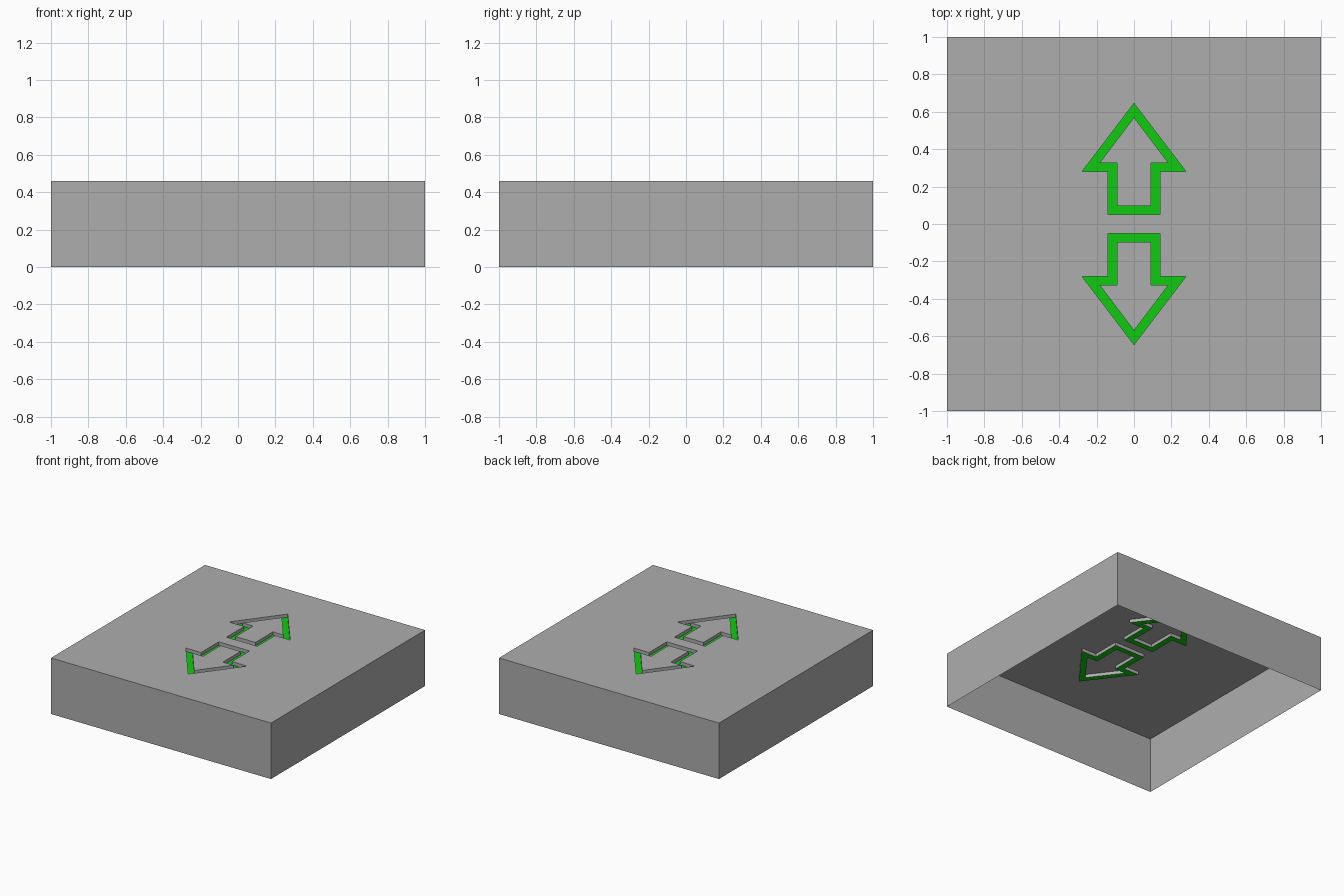
import bpy, bmesh

cube = bpy.data.objects.get("Cube")
if cube:
    bpy.data.objects.remove(cube, do_unlink=True)

HEIGHT, DEPTH = 0.46, 0.027


def material(name, colour):
    mat = bpy.data.materials.new(name)
    mat.use_nodes = True
    mat.diffuse_color = colour
    mat.node_tree.nodes["Principled BSDF"].inputs["Base Color"].default_value = colour
    return mat


def mirrored(half):
    """Close a half outline (tip first) by mirroring it across x."""
    return half + [(-x, y) for x, y in reversed(half[1:])]


# Arrow outlines, from the tip down the +x side
OUTER = mirrored([(0, 0.645), (0.278, 0.28), (0.14, 0.28), (0.14, 0.05)])
INNER = mirrored([(0, 0.57), (0.185, 0.325), (0.09, 0.325), (0.09, 0.097)])
SQUARE = [(-1, -1), (1, -1), (1, 1), (-1, 1)]

bm = bmesh.new()


def ring(points, z, turn=1):
    return [bm.verts.new((x * turn, y * turn, z)) for x, y in points]


def bridge(a, b, mat=0):
    for i in range(len(a)):
        j = (i + 1) % len(a)
        bm.faces.new((a[i], a[j], b[j], b[i])).material_index = mat


def loop_edges(verts):
    return [bm.edges.get((v, verts[i - 1])) for i, v in enumerate(verts)]


# Side walls, open underneath
rim = ring(SQUARE, HEIGHT)
bridge(ring(SQUARE, 0), rim)
top_edges = loop_edges(rim)

# Two sunken arrow outlines with coloured floors and raised centres
for turn in (1, -1):
    edge = ring(OUTER, HEIGHT, turn)
    floor_out = ring(OUTER, HEIGHT - DEPTH, turn)
    floor_in = ring(INNER, HEIGHT - DEPTH, turn)
    island = ring(INNER, HEIGHT, turn)
    bridge(edge, floor_out)
    bridge(floor_out, floor_in, 1)
    bridge(floor_in, island)
    bm.faces.new(island)
    top_edges += loop_edges(edge)

# Top sheet around the arrows
bmesh.ops.triangle_fill(bm, edges=top_edges, use_beauty=True, normal=(0, 0, 1))
bmesh.ops.dissolve_limit(bm, angle_limit=0.01, verts=bm.verts[:],
                         edges=bm.edges[:], delimit={'MATERIAL'})
bmesh.ops.recalc_face_normals(bm, faces=bm.faces[:])
bmesh.ops.triangulate(bm, faces=[f for f in bm.faces if len(f.verts) > 4])

mesh = bpy.data.meshes.new("arrow_block")
bm.to_mesh(mesh)
bm.free()
mesh.materials.append(material("grey", (0.42, 0.42, 0.42, 1)))
mesh.materials.append(material("bright green", (0.005, 0.6, 0.005, 1)))
block = bpy.data.objects.new("arrow_block", mesh)
bpy.context.collection.objects.link(block)
